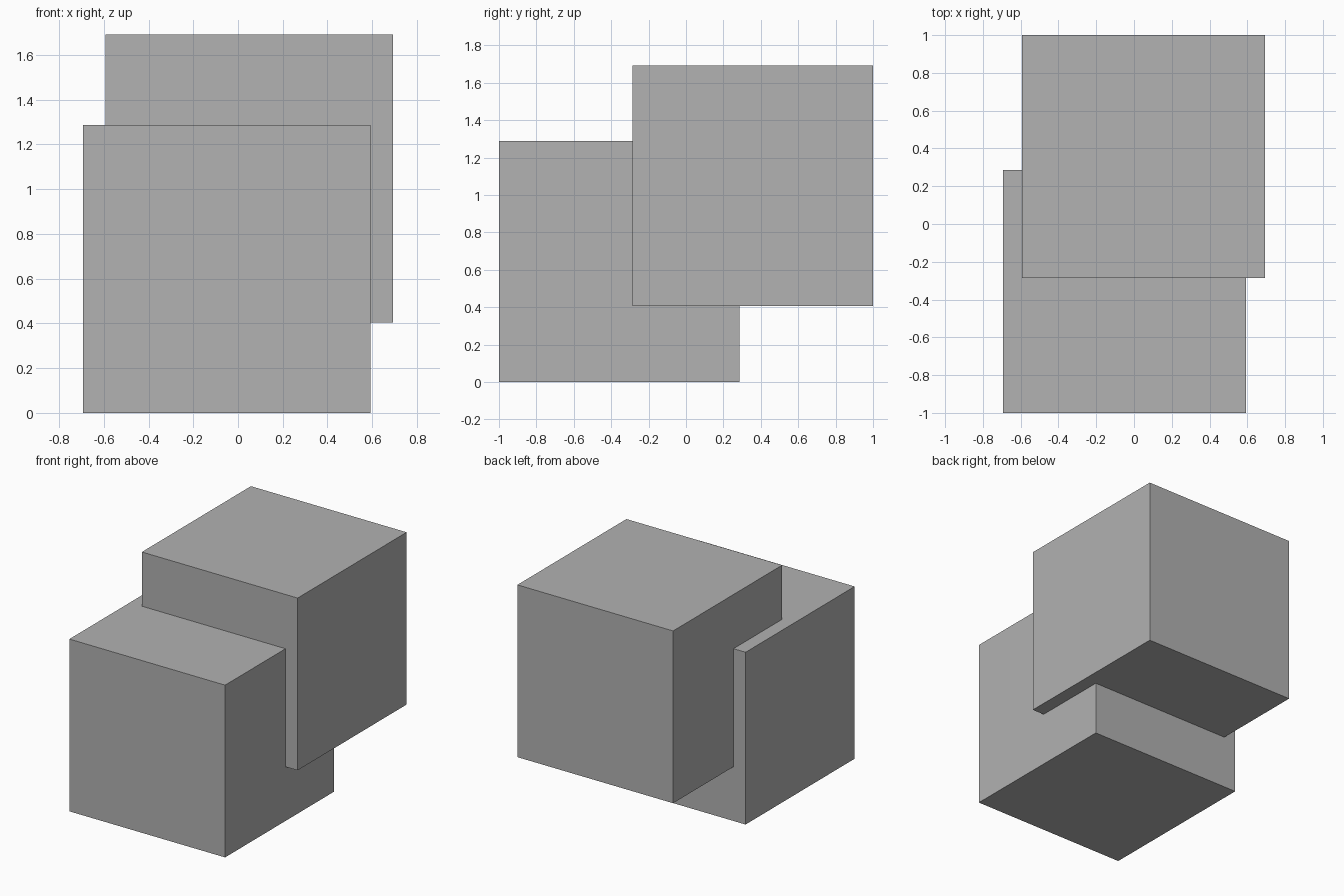
import bpy

# Remove the default object
default = bpy.data.objects.get("Cube")
if default:
    bpy.data.objects.remove(default, do_unlink=True)

SIDE = 1.287

# Single grey material
GREY = (0.445, 0.445, 0.445, 1.0)
grey = bpy.data.materials.new("plain_grey")
grey.use_nodes = True
grey.diffuse_color = GREY
shader = next(n for n in grey.node_tree.nodes if n.type == "BSDF_PRINCIPLED")
shader.inputs["Base Color"].default_value = GREY


def add_block(name, center):
    bpy.ops.mesh.primitive_cube_add(size=SIDE, location=center)
    block = bpy.context.object
    block.name = name
    block.data.materials.append(grey)
    return block


# Two equal overlapping blocks, offset diagonally
half = SIDE / 2
add_block("lower_front_block", (-0.05, half - 1, half))
add_block("upper_back_block", (0.05, 1 - half, half + 0.405))
